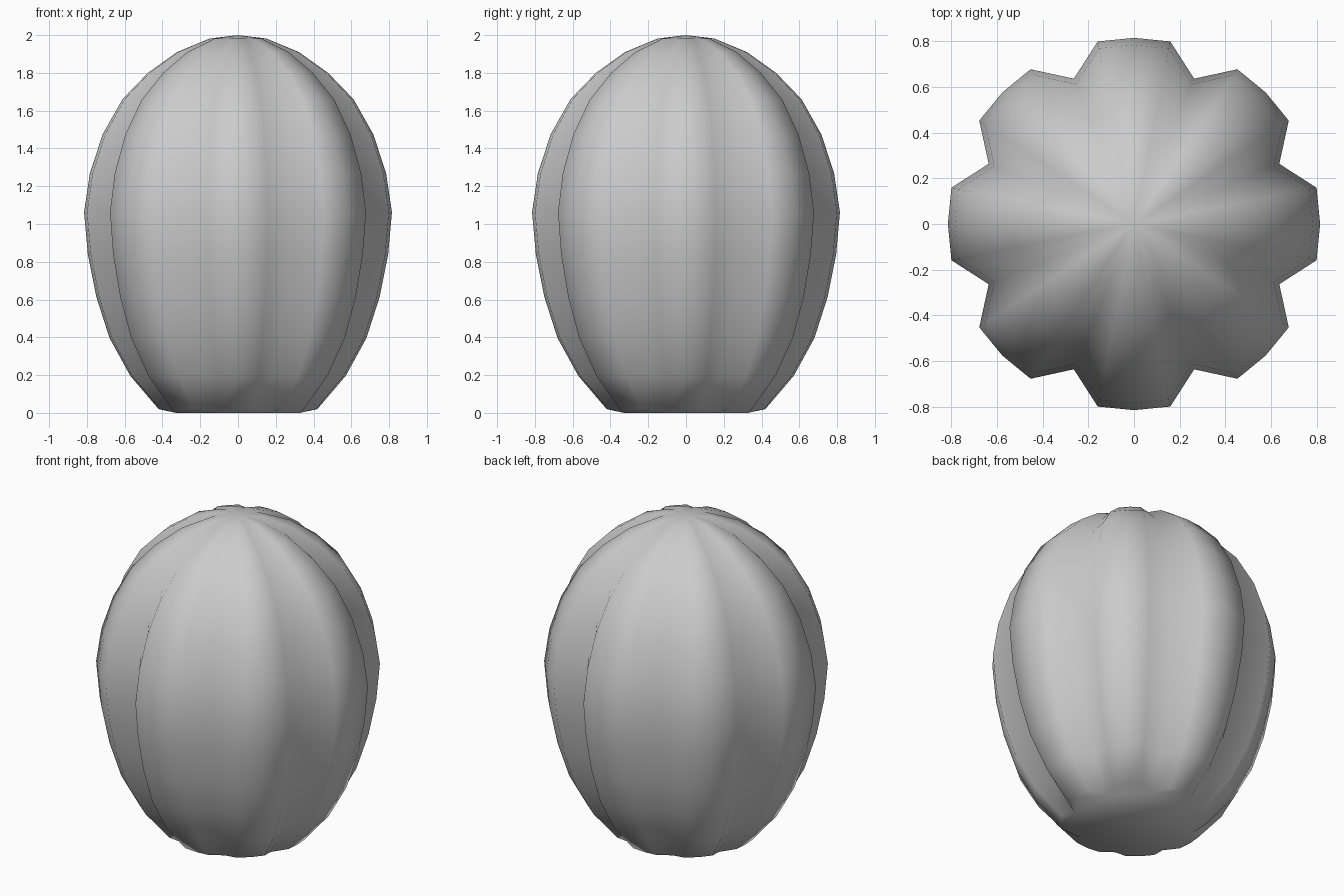
import bpy, bmesh
from math import sin, cos, tau

cube = bpy.data.objects.get("Cube")
if cube:
    bpy.data.objects.remove(cube)

SEGMENTS = 32
GROOVE_DEPTH = 0.845

# Radius and height of each ring, from the flat base up to the crown
PROFILE = [(0.42, 0.02), (0.57, 0.196), (0.68, 0.396), (0.75, 0.614),
           (0.795, 0.84), (0.815, 1.063), (0.784, 1.27), (0.716, 1.476),
           (0.612, 1.66), (0.477, 1.80), (0.323, 1.91), (0.15, 1.982)]

# Plain grey skin
skin = bpy.data.materials.new("grey skin")
skin.use_nodes = True
colour = (0.6, 0.6, 0.6, 1)
skin.diffuse_color = colour
skin.node_tree.nodes["Principled BSDF"].inputs["Base Color"].default_value = colour

# Ribbed body: every fourth column of vertices is pulled in to a groove
bm = bmesh.new()
rings = []
for level, (radius, z) in enumerate(PROFILE):
    ring = []
    for i in range(SEGMENTS):
        groove = i % 4 == 2
        r = radius * (GROOVE_DEPTH if groove else 1)
        height = 0 if groove and level == 0 else z
        a = tau * i / SEGMENTS
        ring.append(bm.verts.new((r * cos(a), r * sin(a), height)))
    rings.append(ring)

for lower, upper in zip(rings, rings[1:]):
    for i in range(SEGMENTS):
        j = (i + 1) % SEGMENTS
        bm.faces.new((lower[i], lower[j], upper[j], upper[i]))

# Crown fan and flat base
crown = bm.verts.new((0, 0, 2))
for i in range(SEGMENTS):
    bm.faces.new((rings[-1][i], rings[-1][(i + 1) % SEGMENTS], crown))
bm.faces.new(rings[0][::-1])

for face in bm.faces:
    face.smooth = True
mesh = bpy.data.meshes.new("ribbed_body")
bm.to_mesh(mesh)
bm.free()
mesh.materials.append(skin)
body = bpy.data.objects.new("ribbed_body", mesh)
bpy.context.collection.objects.link(body)
